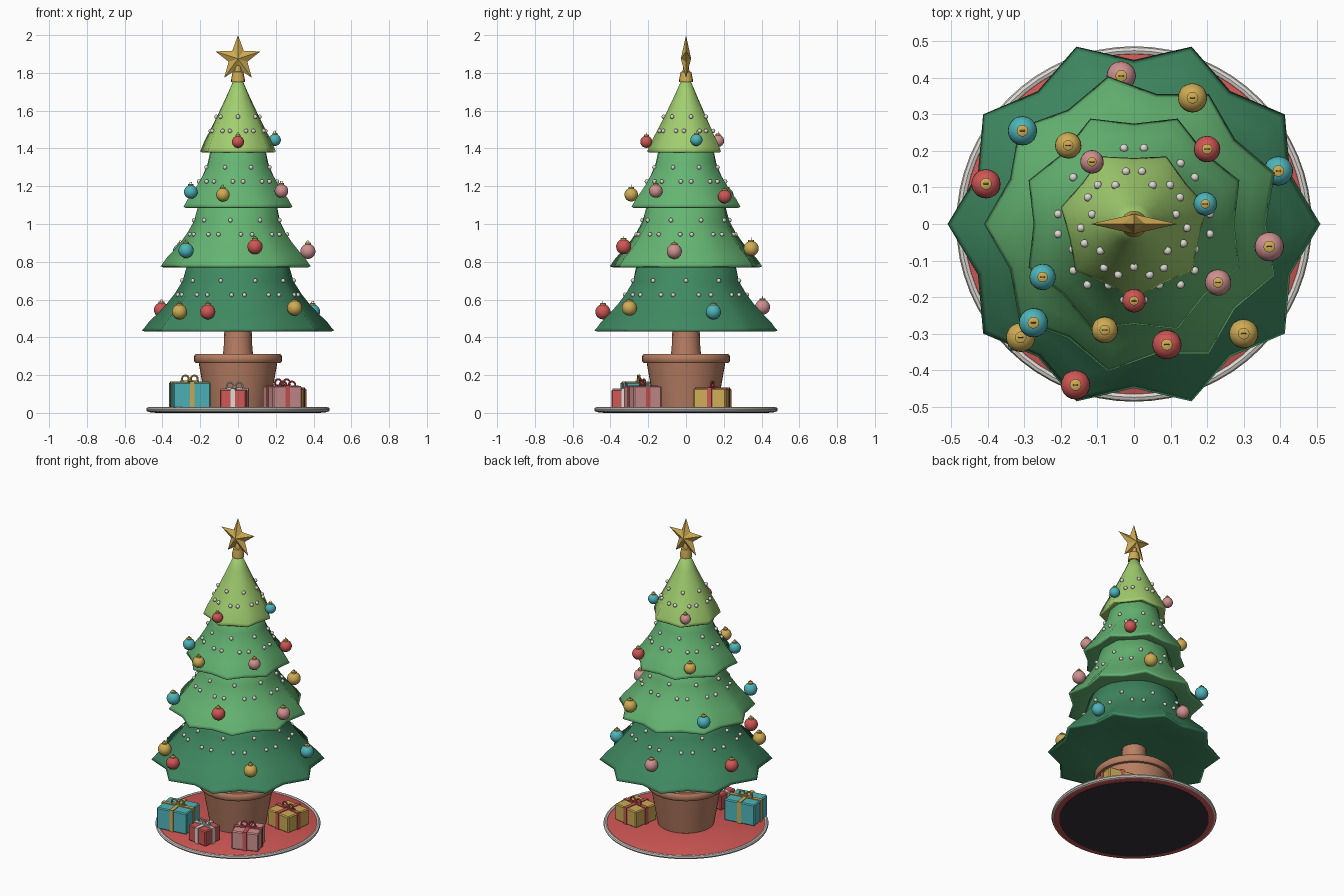
import bpy, bmesh, math
from math import sin, cos, pi, radians
from mathutils import Matrix, Vector

cube = bpy.data.objects.get("Cube")
if cube:
    bpy.data.objects.remove(cube)


def material(name, r, g, b):
    m = bpy.data.materials.new(name)
    m.use_nodes = True
    m.diffuse_color = (r, g, b, 1)
    m.node_tree.nodes["Principled BSDF"].inputs["Base Color"].default_value = (r, g, b, 1)
    return m


dark_green = material("dark green", .05, .25, .12)
green = material("mid green", .13, .46, .17)
lime = material("light green", .36, .62, .16)
clay = material("terracotta", .48, .21, .125)
red = material("red", .62, .095, .09)
gold = material("gold", .62, .41, .09)
teal = material("teal", .075, .46, .49)
pink = material("pink", .62, .28, .28)
silver = material("silver white", .72, .69, .65)
charcoal = material("charcoal", .04, .03, .045)


def finish(bm, name, mats, angle=40):
    """Turn a bmesh into an object, smooth below the given angle."""
    bmesh.ops.recalc_face_normals(bm, faces=bm.faces)
    me = bpy.data.meshes.new(name)
    bm.to_mesh(me)
    bm.free()
    for m in mats:
        me.materials.append(m)
    if angle:
        me.shade_smooth()
        me.set_sharp_from_angle(angle=radians(angle))
    ob = bpy.data.objects.new(name, me)
    bpy.context.collection.objects.link(ob)
    return ob


def skin(bm, rings, closed=False, mat=0):
    """Join rings of points with quads; cap the ends or close the loop."""
    rows = [[bm.verts.new(p) for p in ring] for ring in rings]
    n = len(rows[0])
    pairs = list(zip(rows, rows[1:])) + ([(rows[-1], rows[0])] if closed else [])
    faces = [bm.faces.new((a[i], a[(i + 1) % n], b[(i + 1) % n], b[i]))
             for a, b in pairs for i in range(n)]
    if not closed:
        faces += [bm.faces.new(rows[0]), bm.faces.new(rows[-1])]
    for f in faces:
        f.material_index = mat


def lathe(bm, profile, segs=32, at=Matrix(), closed=False, mat=0):
    skin(bm, [[at @ Vector((r * cos(2 * pi * i / segs), r * sin(2 * pi * i / segs), z))
               for i in range(segs)] for r, z in profile], closed, mat)


def ring(bm, radius, thick, segs, at=Matrix(), mat=0):
    lathe(bm, [(radius + thick * cos(k * pi / 4), thick * sin(k * pi / 4)) for k in range(8)],
          segs, at, True, mat)


def ball(bm, centre, radius, u=10, v=8):
    bmesh.ops.create_uvsphere(bm, u_segments=u, v_segments=v, radius=radius,
                              matrix=Matrix.Translation(centre))


def box(bm, size, at, mat, bevel=0):
    made = bmesh.ops.create_cube(bm, size=1, matrix=at @ Matrix.Diagonal((*size, 1)))
    faces = {f for v in made["verts"] for f in v.link_faces}
    for f in faces:
        f.material_index = mat
    if bevel:
        edges = list({e for f in faces for e in f.edges})
        bmesh.ops.bevel(bm, geom=edges, offset=bevel, segments=1, affect='EDGES', material=mat)


def turned(name, profile, mat, segs=40):
    bm = bmesh.new()
    lathe(bm, profile, segs)
    return finish(bm, name, [mat])


# Round mat with a pale piped edge and a dark underside
turned("tree_mat", [(.46, .002), (.474, .006), (.474, .02), (.462, .026)], red, 64)
turned("mat_underside", [(.44, 0), (.44, .004)], charcoal, 64)
bm = bmesh.new()
ring(bm, .474, .012, 64, Matrix.Translation((0, 0, .018)))
finish(bm, "mat_piping", [silver])

# Pot and trunk
turned("pot", [(.158, .025), (.167, .03), (.208, .265), (.225, .265), (.233, .275),
               (.233, .3), (.224, .312), (.205, .312), (.2, .28)], clay)
turned("trunk", [(.085, .27), (.076, .34), (.07, .5)], clay, 16)

# Tiers: bottom z, radius, height, lobes, first tip, top fraction, sag, colour
tiers = [(.43, .51, .33, 10, 0, .51, .30, dark_green),
         (.77, .41, .30, 9, 180, .50, .30, green),
         (1.085, .312, .29, 8, 22.5, .46, .30, green),
         (1.378, .205, .385, 7, -90, .07, .12, lime)]


def surface(tier, u, valley):
    """Radius of a tier at relative height u; valley is 0 on a tip, 1 between tips."""
    _, R, _, _, _, top, sag, _ = tier
    return R * (1 + (top - 1) * u - sag * u * (1 - u)) * (1 - .12 * (1 - .8 * u) * valley)


for k, tier in enumerate(tiers, 1):
    z0, R, H, n, phase, top, sag, mat = tier
    last = 1 if k == 4 else 1.25
    # height above the bottom, position on the slope, scale
    rows = [(.04, 0, .15), (.03, 0, .6), (0, 0, .96), (.006, 0, 1), (.022, 0, .97)]
    rows += [(.02 + u * H, u, 1) for u in (.1, .22, .38, .55, .75, last)]
    bm = bmesh.new()
    skin(bm, [[(s * surface(tier, u, i % 2) * cos(radians(phase) + i * pi / n),
                s * surface(tier, u, i % 2) * sin(radians(phase) + i * pi / n), z0 + z)
               for i in range(2 * n)] for z, u, s in rows])
    finish(bm, f"foliage_tier_{k}", [mat], 180)

    # Bead garland: every third bead hangs high, over a tip
    bm = bmesh.new()
    for i in range(3 * n):
        high = i % 3 == 0
        z = z0 + (.27 if k == 1 else .25 if k == 2 else .215 if k == 3 else .19)
        z -= 0 if high else .075
        r = surface(tier, (z - z0 - .02) / H, 0 if high else .75) + .003
        a = radians(phase) + i * 2 * pi / (3 * n)
        ball(bm, (r * cos(a), r * sin(a), z), .0115)
    finish(bm, f"bead_garland_{k}", [silver], 180)

# Baubles: colour, centre, with radius set by height
baubles = [(red, -.405, .11, .545), (red, -.16, -.44, .535), (gold, -.31, -.31, .535),
           (gold, .30, -.30, .555), (teal, .395, .145, .535), (pink, -.035, .405, .56),
           (teal, -.275, -.27, .86), (red, .09, -.33, .88), (pink, .37, -.062, .855),
           (gold, .16, .345, .87), (teal, -.305, .255, .855),
           (teal, -.25, -.145, 1.17), (gold, -.08, -.29, 1.155), (pink, .23, -.16, 1.175),
           (red, .20, .205, 1.145), (gold, -.18, .215, 1.155),
           (red, 0, -.21, 1.435), (teal, .195, .055, 1.445), (pink, -.115, .17, 1.44)]
for k, (mat, x, y, z) in enumerate(baubles, 1):
    r = .04 if z < 1 else .036 if z < 1.3 else .032
    bm = bmesh.new()
    ball(bm, (x, y, z), r, 20, 12)
    at = Matrix.Translation((x, y, z + r))
    lathe(bm, [(r * .4, -.006), (r * .4, .004), (r * .3, .006)], 12, at, mat=1)
    ring(bm, .006, .0015, 12, at @ Matrix.Translation((0, 0, .01)) @ Matrix.Rotation(pi / 2, 4, 'X'), 1)
    finish(bm, f"bauble_{k}", [mat, gold])

# Star with a raised centre on both sides, on a small socket
bm = bmesh.new()
rim = []
for i in range(10):
    r = .125 if i % 2 == 0 else .052
    a = pi / 2 + i * pi / 5
    rim.append(bm.verts.new((r * cos(a), 0, 1.875 + r * sin(a))))
for side in (-1, 1):
    mid = bm.verts.new((0, side * .027, 1.875))
    for i in range(10):
        bm.faces.new((rim[i], rim[(i + 1) % 10], mid))
finish(bm, "star", [gold], 0)
turned("star_socket", [(.036, 1.752), (.036, 1.765), (.028, 1.805), (.018, 1.808), (.014, 1.84)],
       gold, 16)


def gift(name, x, y, w, d, top, turn, paper, ribbon):
    """Wrapped box with crossed ribbons, a two-loop bow and tails."""
    floor = .025
    h = top - floor
    at = Matrix.Translation((x, y, floor)) @ Matrix.Rotation(radians(turn), 4, 'Z')
    mid = at @ Matrix.Translation((0, 0, h / 2))
    bm = bmesh.new()
    box(bm, (w, d, h), mid, 0, .006)
    box(bm, (.024, d + .008, h + .008), mid, 1)
    box(bm, (w + .008, .024, h + .008), mid, 1)
    lid = at @ Matrix.Translation((0, 0, h))
    for s in (-1, 1):
        loop = lid @ Matrix.Translation((s * .024, 0, .018)) @ Matrix.Rotation(s * .4, 4, 'Y')
        ring(bm, .018, .005, 16, loop @ Matrix.Rotation(pi / 2, 4, 'X'), 1)
        tail = lid @ Matrix.Rotation(s * .6, 4, 'Z') @ Matrix.Translation((s * .025, -.015, .007))
        box(bm, (.045, .012, .005), tail, 1)
    box(bm, (.018, .018, .016), lid @ Matrix.Translation((0, 0, .01)), 1, .004)
    finish(bm, name, [paper, ribbon], 30)


gift("gift_teal", -.255, -.25, .2, .17, .162, 8, teal, gold)
gift("gift_red", -.018, -.32, .14, .13, .125, -8, red, silver)
gift("gift_pink", .235, -.23, .165, .155, .142, 20, pink, red)
gift("gift_gold", .262, .14, .175, .175, .13, -10, gold, red)
